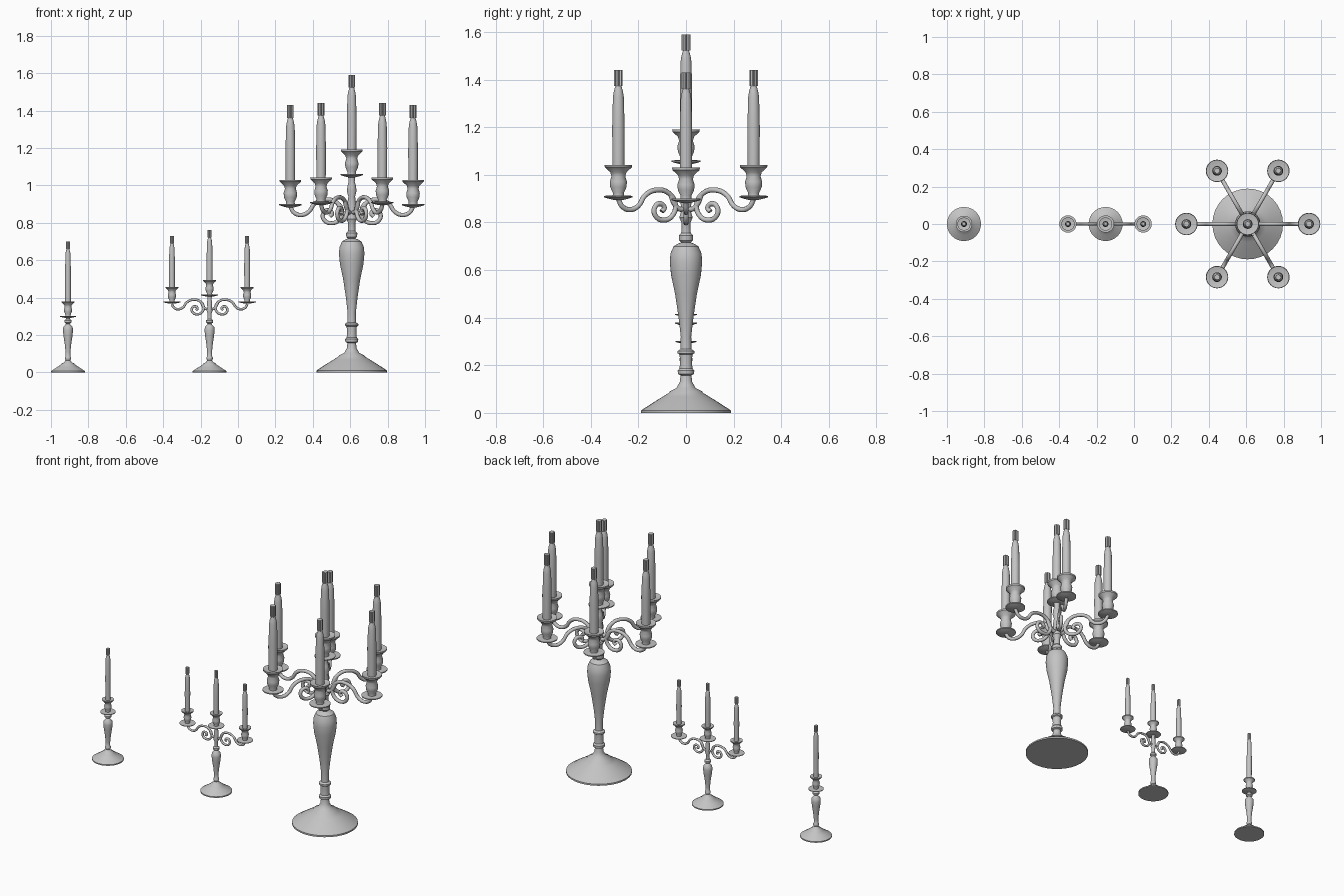
import bpy, bmesh, math
from mathutils import Matrix

if "Cube" in bpy.data.objects:
    bpy.data.objects.remove(bpy.data.objects["Cube"], do_unlink=True)

metal = bpy.data.materials.new("plain_grey")
metal.use_nodes = True
metal.diffuse_color = (0.55, 0.55, 0.55, 1)
metal.node_tree.nodes["Principled BSDF"].inputs["Base Color"].default_value = (0.55, 0.55, 0.55, 1)


def place(name, mesh, location, turn=0):
    obj = bpy.data.objects.new(name, mesh)
    obj.location = location
    obj.rotation_euler.z = turn
    bpy.context.collection.objects.link(obj)
    return obj


def lathe(name, profile, location, segments=32, pleat=1.0, angle=35):
    """Turn (radius, height) points around z; pleat shrinks every second column."""
    bm = bmesh.new()
    rings = []
    for r, z in profile:
        ring = []
        for k in range(segments):
            a = 2 * math.pi * k / segments
            q = r * (pleat if k % 2 else 1)
            ring.append(bm.verts.new((q * math.cos(a), q * math.sin(a), z)))
        rings.append(ring)
    for low, high in zip(rings, rings[1:]):
        for k in range(segments):
            n = (k + 1) % segments
            bm.faces.new((low[k], low[n], high[n], high[k]))
    bm.faces.new(rings[0][::-1])
    bm.faces.new(rings[-1])
    for f in bm.faces:
        f.smooth = True
    bmesh.ops.recalc_face_normals(bm, faces=bm.faces)
    mesh = bpy.data.meshes.new(name)
    bm.to_mesh(mesh)
    bm.free()
    mesh.set_sharp_from_angle(angle=math.radians(angle))
    mesh.materials.append(metal)
    return place(name, mesh, location)


def tube_mesh(name, points, thickness):
    """Round tube through (distance, height) points."""
    curve = bpy.data.curves.new(name, "CURVE")
    curve.dimensions = "3D"
    curve.bevel_depth = thickness
    curve.bevel_resolution = 2
    curve.resolution_u = 5
    curve.use_fill_caps = True
    spline = curve.splines.new("BEZIER")
    spline.bezier_points.add(len(points) - 1)
    for p, (x, z) in zip(spline.bezier_points, points):
        p.co = (x, 0, z)
        p.handle_left_type = p.handle_right_type = "AUTO"
    helper = place(name + "_path", curve, (0, 0, 0))
    bpy.context.view_layer.update()
    mesh = bpy.data.meshes.new_from_object(helper.evaluated_get(bpy.context.evaluated_depsgraph_get()))
    bpy.data.objects.remove(helper, do_unlink=True)
    for f in mesh.polygons:
        f.use_smooth = True
    mesh.set_sharp_from_angle(angle=math.radians(50))
    mesh.materials.clear()
    mesh.materials.append(metal)
    return mesh


CUP = [(.024, .005), (.023, .018), (.034, .042), (.036, .065), (.029, .088),
       (.034, .105), (.057, .126), (.058, .136), (.032, .13)]


def holder(prefix, x, y, z, s, saucer_r, top):
    """Saucer, cup, candle and wick; z is the saucer height, top the wick tip."""
    loc = (x, y, z)
    lathe(prefix + "_saucer", [(.018 * s, -.012 * s), (saucer_r * .7, -.006 * s),
          (saucer_r, 0), (saucer_r, .006 * s), (.024 * s, .007 * s)], loc)
    lathe(prefix + "_cup", [(r * s, h * s) for r, h in CUP], loc)
    h, w = top - z, .065 * s
    lathe(prefix + "_candle", [(.025 * s, .12 * s), (.026 * s, h * .55),
          (.023 * s, h - w - .05 * s), (.019 * s, h - w - .025 * s), (.012 * s, h - w)], loc, 20)
    lathe(prefix + "_wick", [(.018 * s, h - w - .003 * s), (.018 * s, h)], loc, 16, .72, 10)


# Scroll arm: rises from the outer saucer, arches over and curls inward
SCROLL = [(.328, -.008), (.308, -.04), (.268, -.052), (.23, -.035), (.198, .008),
          (.145, .03), (.085, .018), (.052, -.028), (.064, -.075), (.108, -.096),
          (.148, -.078), (.152, -.043), (.125, -.027), (.105, -.045), (.118, -.06)]
LINK = [(0, -.045), (.03, -.05), (.055, -.03), (.075, .012)]


def arm_meshes(s):
    return [tube_mesh(n, [(r * s, z * s) for r, z in pts], .011 * s)
            for n, pts in (("scroll_arm", SCROLL), ("arm_link", LINK))]


# Large seven-candle candelabra
X = .608
lathe("large_stand", [
    (.189, 0), (.189, .01), (.14, .042), (.098, .068), (.072, .084), (.068, .09), (.04, .105),
    (.026, .13), (.023, .158), (.034, .163), (.035, .178), (.027, .187), (.025, .215),
    (.027, .245), (.035, .25), (.035, .26), (.023, .268), (.022, .32), (.031, .4), (.046, .5),
    (.063, .58), (.068, .635), (.065, .67), (.052, .7), (.035, .71), (.02, .716), (.029, .725),
    (.03, .745), (.02, .755), (.019, .8), (.028, .82), (.02, .85), (.024, .9), (.018, .94),
    (.026, .97), (.022, 1.0), (.016, 1.02), (.02, 1.05)], (X, 0, 0))
holder("large_centre", X, 0, 1.055, 1, .06, 1.59)
large_arm = arm_meshes(1)
for i in range(6):
    a = math.radians(60 * i)
    z = .894 if i % 3 == 0 else .906
    holder(f"large_{i + 1}", X + .328 * math.cos(a), .328 * math.sin(a), z, 1, .06, z + .535)
    for mesh in large_arm:
        place(f"large_{mesh.name}_{i + 1}", mesh, (X, 0, z), a)

# Shared lower stand of the two small pieces
SMALL = [(.091, 0), (.091, .007), (.06, .027), (.036, .043), (.033, .048), (.02, .054),
         (.013, .065), (.017, .072), (.017, .08), (.013, .086), (.013, .11), (.017, .15),
         (.024, .195), (.027, .225), (.025, .242), (.014, .255), (.01, .26), (.019, .267),
         (.019, .278), (.011, .285)]

# Three-candle candelabra
X = -.152
lathe("medium_stand", SMALL + [(.011, .315), (.016, .33), (.012, .35), (.014, .375),
      (.01, .39), (.013, .41)], (X, 0, 0))
holder("medium_centre", X, 0, .412, .61, .046, .762)
medium_arm = arm_meshes(.615)
for side, a in (("left", 0), ("right", math.pi)):
    holder("medium_" + side, X + .201 * math.cos(a), 0, .375, .61, .046, .73)
    for mesh in medium_arm:
        place(f"medium_{mesh.name}_{side}", mesh, (X, 0, .37), a)

# Single candlestick
X = -.909
lathe("single_stand", SMALL + [(.011, .295)], (X, 0, 0))
holder("single", X, 0, .298, .6, .044, .70)
